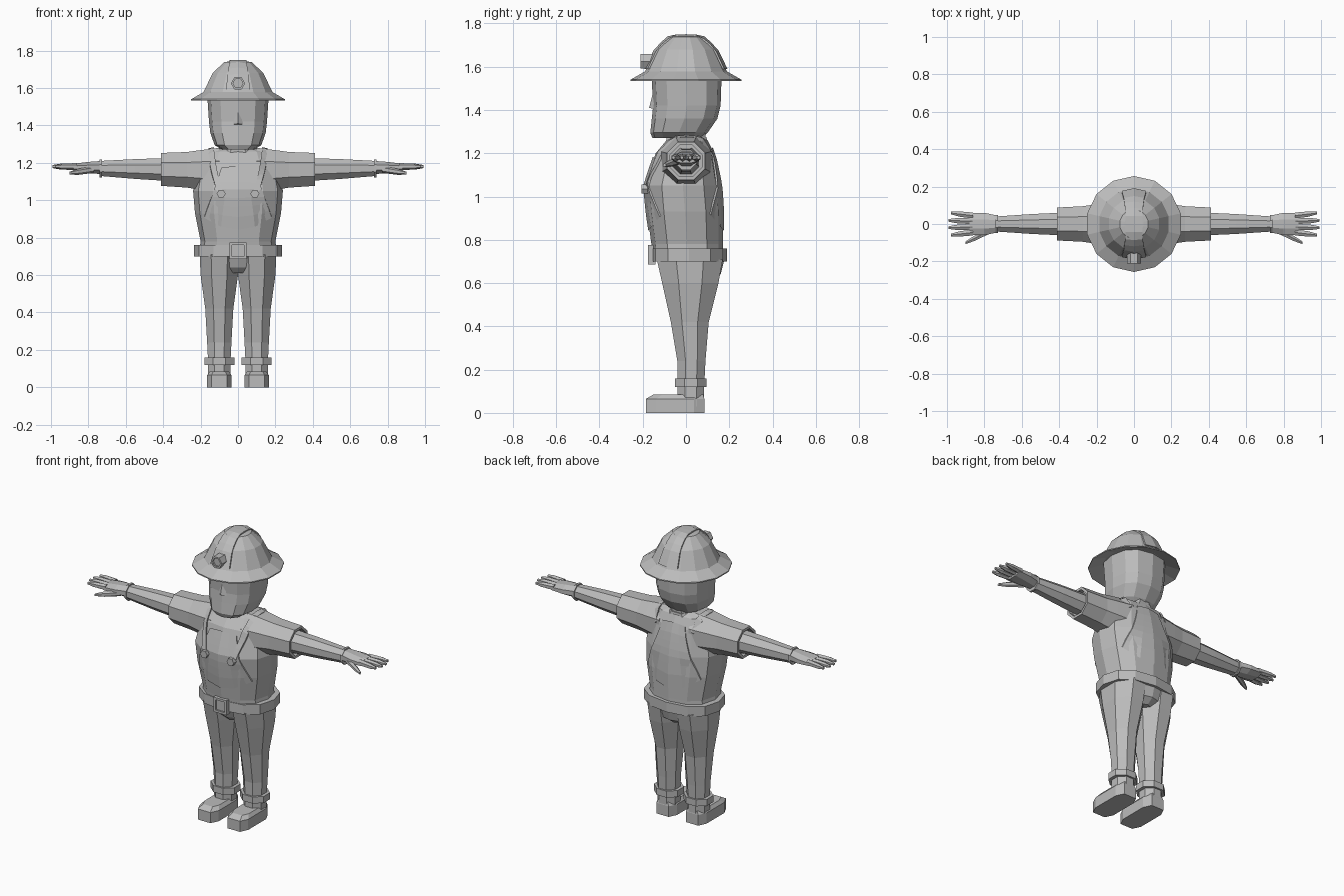
import bpy, bmesh, math
from mathutils import Vector
from mathutils.bvhtree import BVHTree

if "Cube" in bpy.data.objects:
    bpy.data.objects.remove(bpy.data.objects["Cube"])

shade = (.5, .5, .5, 1)
grey = bpy.data.materials.new("plain grey")
grey.use_nodes = True
grey.diffuse_color = shade
grey.node_tree.nodes["Principled BSDF"].inputs["Base Color"].default_value = shade


def make(name, verts, faces):
    """Flat-shaded mesh object with outward normals."""
    mesh = bpy.data.meshes.new(name)
    mesh.from_pydata([tuple(vert) for vert in verts], [], faces)
    bm = bmesh.new()
    bm.from_mesh(mesh)
    bmesh.ops.recalc_face_normals(bm, faces=bm.faces)
    bm.to_mesh(mesh)
    bm.free()
    mesh.materials.append(grey)
    obj = bpy.data.objects.new(name, mesh)
    bpy.context.collection.objects.link(obj)
    return obj


def loft(name, rings):
    """Skin closed rings of equal size and cap both ends."""
    count = len(rings[0])
    verts = [point for ring in rings for point in ring]
    faces = []
    for start in range(0, len(verts) - count, count):
        for i in range(count):
            after = (i + 1) % count
            faces.append((start + i, start + after, start + count + after, start + count + i))
    faces += [tuple(range(count)), tuple(range(len(verts) - count, len(verts)))]
    return make(name, verts, faces)


def polygon(sides, flat, square=1):
    """Unit polygon; flat puts edges on the axes, square below one makes it boxier."""
    turn = math.pi / sides if flat else 0
    points = []
    for i in range(sides):
        angle = math.tau * i / sides + turn
        pair = [value / math.cos(turn) for value in (math.cos(angle), math.sin(angle))]
        points.append([math.copysign(abs(value) ** square, value) for value in pair])
    return points


def upright(name, rows, x=0, sides=8, flat=True, square=1):
    """Stack of outlines; each row is height, half width, front depth, back depth."""
    outline = polygon(sides, flat, square)
    return loft(name, [[(x + a * half, (back - front) / 2 + b * (back + front) / 2, z)
                        for a, b in outline] for z, half, front, back in rows])


def limb(name, start, tip, steps, sides=8):
    """Tube along x from start to tip; each step is fraction, radius."""
    start, tip = Vector(start), Vector(tip)
    outline = polygon(sides, True)
    return loft(name, [[start.lerp(tip, part) + Vector((0, a * radius, b * radius))
                        for a, b in outline] for part, radius in steps])


def knob(name, x, z, front, back, radius, sides=6, recess=0):
    """Framed stud on the front, with its middle sunk by recess."""
    outline = polygon(sides, sides == 4)
    inner = radius * .7
    steps = ((back, radius), (front, radius), (front, inner), (front + recess, inner))
    return loft(name, [[(x + a * size, y, z + b * size) for a, b in outline] for y, size in steps])


def drape(name, target, height, rows, lift, columns=4):
    """Band laid over target; rows of left x, right x, angle (front is zero, up is a right angle)."""
    tree = BVHTree.FromPolygons([vert.co for vert in target.data.vertices],
                                [face.vertices[:] for face in target.data.polygons])
    rings = []
    for left, right, degrees in rows:
        angle = math.radians(degrees)
        out = Vector((0, -math.cos(angle), math.sin(angle)))
        upper, lower = [], []
        for i in range(columns + 1):
            start = Vector((left + (right - left) * i / columns, 0, height)) + out
            hit = tree.ray_cast(start, -out)[0]
            upper.append(hit + out * lift)
            lower.insert(0, hit - out * lift)
        rings.append(upper + lower)
    return loft(name, rings)


# Torso
torso = upright("torso", [(.7, .21, .15, .17), (.78, .2, .16, .17), (.93, .23, .18, .17),
                          (1.05, .24, .19, .16), (1.2, .21, .14, .13), (1.26, .18, .09, .1),
                          (1.28, .1, .06, .07)], sides=12, flat=False, square=.85)

# Overalls: bib and back panel narrow towards the top
chest = 1.05
for panel, first, last in (("bib", -50, 41), ("back_panel", 230, 125)):
    rows = []
    for step in range(8):
        angle = first + (last - first) * step / 7
        climb = angle if panel == "bib" else 180 - angle
        half = .13 - climb / 1000
        rows.append((-half, half, angle))
    drape(panel, torso, chest, rows, .008)

# Belt, buckle and hips
upright("belt", [(z, .235, .16, .19) for z in (.7, .76)], sides=12, flat=False, square=.85)
knob("buckle", 0, .73, -.175, -.14, .045, sides=4, recess=.01)
upright("hips", [(.61, .05, .08, .12), (.64, .12, .11, .16), (.72, .21, .14, .18)],
        sides=12, flat=False, square=.85)

for side, tag in ((1, "_left"), (-1, "_right")):
    # Shoulder strap and button
    strap = []
    for angle in range(0, 140, 10):
        x = .1 + .045 * math.sin(math.radians(angle))
        strap.append((side * (x - .015), side * (x + .015), angle))
    drape("strap" + tag, torso, chest, strap, .012, columns=1)
    knob("button" + tag, side * .09, 1.035, -.205, -.15, .024)

    # Trouser leg with a turned cuff, ankle and shoe
    hip = side * .1
    upright("trouser_leg" + tag, [(.14, .06, .04, .085), (.24, .065, .04, .09), (.42, .075, .07, .105),
                                  (.6, .1, .11, .15), (.71, .105, .135, .17)], hip)
    upright("trouser_cuff" + tag, [(z, .08, .05, .095) for z in (.12, .16)], hip)
    upright("ankle" + tag, [(z, .06, .04, .084) for z in (.03, .13)], hip)
    upright("shoe" + tag, [(0, .065, .185, .085), (.065, .065, .185, .085), (.085, .05, .15, .08)],
            hip, square=.5)

    # Sleeve with a hollow opening, forearm, wrist band
    shoulder, wrist = (side * .1, 0, 1.16), (side * .74, 0, 1.17)
    limb("sleeve" + tag, shoulder, wrist, [(0, .12), (.17, .105), (.27, .095), (.485, .088),
                                           (.485, .073), (.44, .073)])
    limb("forearm" + tag, shoulder, wrist, [(.4, .062), (.7, .053), (1, .04)])
    limb("wrist_band" + tag, shoulder, wrist, [(.98, .048), (1, .048)])

    # Flat palm, four fanned fingers and a thumb
    palm = polygon(8, True)
    loft("palm" + tag, [[(side * x, a * wide, 1.175 + b * thick) for a, b in palm]
                        for x, wide, thick in ((.73, .045, .035), (.8, .06, .03), (.88, .06, .02))])
    taper = [(0, .016), (.65, .014), (1, .007)]
    for i, finger in enumerate(("index", "middle", "ring", "little")):
        y = .03 * i - .045
        reach = 1 - abs(y) / 2
        limb(finger + tag, (side * .86, y, 1.18), (side * reach, y * 1.3, 1.18), taper, sides=6)
    limb("thumb" + tag, (side * .77, -.035, 1.165), (side * .9, -.1, 1.145), taper, sides=6)

# Neck and collar
upright("neck", [(z, .08, .085, .09) for z in (1.24, 1.32)])
upright("collar", [(1.24, .12, .09, .1), (1.275, .085, .09, .095)])

# Head with a wedge nose
upright("head", [(1.27, .085, .155, .075), (1.295, .125, .165, .1), (1.36, .148, .158, .145),
                 (1.42, .155, .152, .16), (1.57, .165, .16, .165)],
        sides=12, flat=False, square=.8)
nose = [(-.028, -.15, 1.405), (.028, -.15, 1.405), (0, -.17, 1.41), (0, -.145, 1.51)]
make("nose", nose, [(0, 1, 2), (0, 2, 3), (1, 3, 2), (0, 3, 1)])

# Hat with a sloping brim, raised crest and head lamp
hat = upright("hat", [(z, radius, radius, radius) for z, radius in (
    (1.56, .17), (1.533, .25), (1.54, .25), (1.578, .185), (1.68, .135), (1.738, .075), (1.742, .05))],
    sides=14)
crest = []
for angle in range(0, 190, 15):
    half = .065 - .02 * math.sin(math.radians(angle))
    crest.append((-half, half, angle))
drape("hat_crest", hat, 1.59, crest, .008, columns=2)
knob("lamp", 0, 1.625, -.21, -.14, .038, recess=.01)
